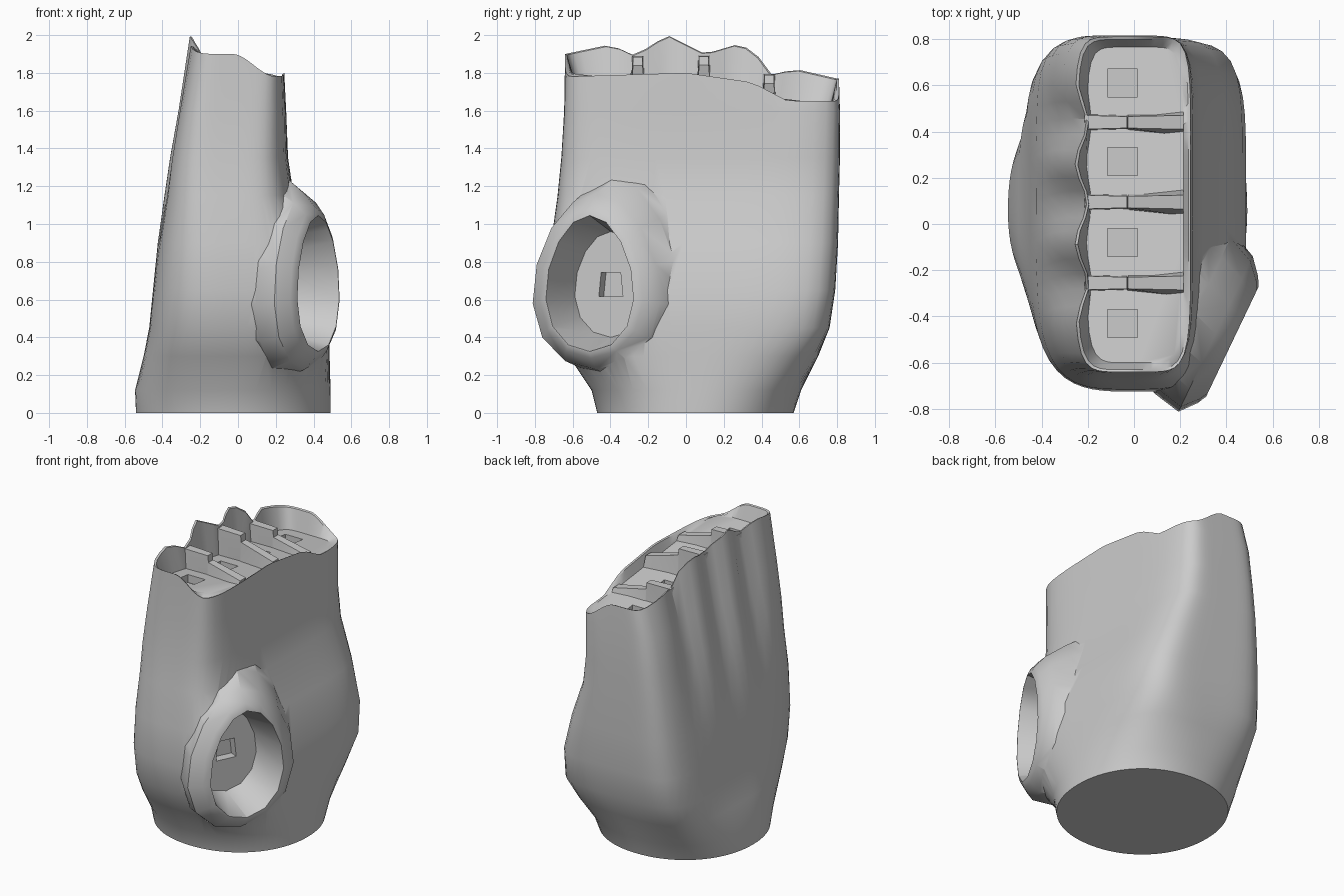
import bpy, bmesh, math
from mathutils import Vector

cube = bpy.data.objects.get("Cube")
if cube:
    bpy.data.objects.remove(cube, do_unlink=True)

grey = bpy.data.materials.new("light grey")
grey.use_nodes = True
GREY = (0.6, 0.6, 0.6, 1)
grey.diffuse_color = GREY
grey.node_tree.nodes["Principled BSDF"].inputs["Base Color"].default_value = GREY

FINGERS = (-0.43, -0.08, 0.27, 0.61)


def lerp_table(table, t):
    for (a, va), (b, vb) in zip(table, table[1:]):
        if t <= b:
            k = max(0, (t - a) / (b - a))
            return va + (vb - va) * k
    return table[-1][1]


def smooth(a, b, t):
    k = min(1, max(0, (t - a) / (b - a)))
    return k * k * (3 - 2 * k)


def loft(name, rings):
    """Closed solid through a list of equal-length rings."""
    bm = bmesh.new()
    loops = [[bm.verts.new(p) for p in ring] for ring in rings]
    n = len(rings[0])
    for a, b in zip(loops, loops[1:]):
        for i in range(n):
            j = (i + 1) % n
            bm.faces.new((a[i], a[j], b[j], b[i]))
    bm.faces.new(loops[0][::-1])
    bm.faces.new(loops[-1])
    bmesh.ops.recalc_face_normals(bm, faces=bm.faces)
    mesh = bpy.data.meshes.new(name)
    bm.to_mesh(mesh)
    bm.free()
    mesh.materials.append(grey)
    obj = bpy.data.objects.new(name, mesh)
    bpy.context.collection.objects.link(obj)
    return obj


def combine(target, other, operation):
    mod = target.modifiers.new(operation, "BOOLEAN")
    mod.operation = operation
    mod.solver = "EXACT"
    mod.object = other
    bpy.context.view_layer.objects.active = target
    bpy.ops.object.modifier_apply(modifier=mod.name)
    bpy.data.objects.remove(other, do_unlink=True)


# Palm sections: z, x min, x max, y min, y max, back and front squareness
SECTIONS = (
    (0.0, -0.54, 0.49, -0.47, 0.57, 2.1, 2.1),
    (0.12, -0.545, 0.49, -0.50, 0.61, 2.4, 2.2),
    (0.3, -0.50, 0.485, -0.62, 0.70, 3.7, 2.7),
    (0.45, -0.47, 0.485, -0.69, 0.76, 5.5, 3.2),
    (0.65, -0.45, 0.47, -0.725, 0.79, 5.8, 3.5),
    (0.9, -0.425, 0.395, -0.715, 0.805, 5.8, 3.7),
    (1.15, -0.39, 0.295, -0.68, 0.81, 6, 4),
    (1.35, -0.36, 0.265, -0.66, 0.815, 6, 4.7),
    (1.6, -0.315, 0.255, -0.645, 0.815, 6.5, 5.5),
)
KNUCKLE = ((-0.64, 1.9), (-0.4, 1.95), (-0.27, 1.89), (-0.1, 2.0), (0.1, 1.9),
           (0.27, 1.95), (0.36, 1.92), (0.45, 1.79), (0.58, 1.82), (0.8, 1.77))
PALM = ((-0.64, 1.78), (0.0, 1.8), (0.35, 1.75), (0.54, 1.65), (0.8, 1.65))
COUNT = 80


def outline(z, x0, x1, y0, y1, back, front, valley):
    hx, hy = (x1 - x0) / 2, (y1 - y0) / 2
    ring = []
    for i in range(COUNT):
        t = math.tau * i / COUNT
        c, s = math.cos(t), math.sin(t)
        power = back if s > 0 else front
        r = (abs(c) ** power + abs(s) ** power) ** (-1 / power)
        x, y = (x0 + x1) / 2 + hx * r * c, (y0 + y1) / 2 + hy * r * s
        # Grooves between the fingers on the back of the hand
        if c < -0.5 and FINGERS[0] < y < FINGERS[-1]:
            x += valley * (0.5 - 0.5 * math.cos(math.tau * (y + 0.43) / 0.347))
        ring.append(Vector((x, y, z)))
    return ring


def rim_height(p):
    return (lerp_table(KNUCKLE, p.y) * (1 - smooth(-0.03, 0.2, p.x))
            + lerp_table(PALM, p.y) * smooth(-0.03, 0.2, p.x))


def floor_height(y):
    return 1.725 - 0.12 * y


rings = [outline(*s, 0.05 * smooth(0.8, 1.6, s[0])) for s in SECTIONS]
rim = outline(0, -0.255, 0.245, -0.64, 0.81, 7, 6, 0.05)
lip = outline(0, -0.243, 0.235, -0.63, 0.798, 7, 6, 0.048)
base = outline(0, -0.205, 0.215, -0.60, 0.765, 7, 6, 0.02)
for outer, inner, low in zip(rim, lip, base):
    outer.z = rim_height(outer)
    inner.z = outer.z - 0.005
    low.z = floor_height(low.y)
palm = loft("palm", rings + [rim, lip, base])

# Thumb socket: egg-shaped collar on the front corner of the palm side
CENTRE = Vector((0.425, -0.51, 0.68))
AXIS = Vector((0.9, -0.43, 0)).normalized()
SIDE = Vector((0.43, 0.9, 0)).normalized()


def egg(depth, half, up, down, shift=0, count=14):
    ring = []
    for i in range(count):
        t = math.tau * (i + 0.5) / count
        s = math.sin(t)
        p = CENTRE - AXIS * depth + SIDE * (shift + half * math.cos(t) * (1 - 0.15 * s))
        ring.append(p + Vector((0, 0, s * (up if s > 0 else down))))
    return ring


collar = loft("thumb_collar", [
    egg(0, 0.26, 0.37, 0.36), egg(0.02, 0.3, 0.41, 0.39),
    egg(0.08, 0.37, 0.48, 0.45), egg(0.2, 0.385, 0.56, 0.49, 0.04),
    egg(0.34, 0.38, 0.63, 0.42, 0.09)])
combine(palm, collar, "UNION")
bore = loft("thumb_bore", [egg(-0.1, 0.255, 0.365, 0.355), egg(0, 0.255, 0.365, 0.355),
                           egg(0.26, 0.21, 0.28, 0.28)])
combine(palm, bore, "DIFFERENCE")
thumb_peg = loft("thumb_peg_hole", [egg(d, 0.09, 0.09, 0.09, count=4) for d in (0.2, 0.32)])
combine(palm, thumb_peg, "DIFFERENCE")

# Square peg holes in the finger sockets
for y in FINGERS:
    z = floor_height(y)
    corners = ((-0.115, y - 0.06), (0.015, y - 0.06), (0.015, y + 0.06), (-0.115, y + 0.06))
    hole = loft("peg_hole", [[(px, py, z + dz) for px, py in corners] for dz in (-0.06, 0.05)])
    combine(palm, hole, "DIFFERENCE")

# Stepped webs between the finger sockets, flaring towards the palm side
webs = []
for a, b in zip(FINGERS, FINGERS[1:]):
    y = (a + b) / 2
    low = floor_height(y) - 0.03
    high = lerp_table(KNUCKLE, y)
    palm_side = max(lerp_table(PALM, y) - 0.01, low + 0.04)
    profile = ((-0.215, high - 0.01, 0.03, 0.035), (-0.03, high - 0.015, 0.025, 0.03),
               (-0.025, high - 0.06, 0.025, 0.035), (0.215, palm_side, 0.03, 0.06))
    webs.append(loft("finger_web", [
        [(x, y - foot, low), (x, y + foot, low), (x, y + top, z), (x, y - top, z)]
        for x, z, top, foot in profile]))

for obj in [palm] + webs:
    bpy.ops.object.select_all(action="DESELECT")
    obj.select_set(True)
    bpy.context.view_layer.objects.active = obj
    bpy.ops.object.shade_smooth_by_angle(angle=math.radians(35))
